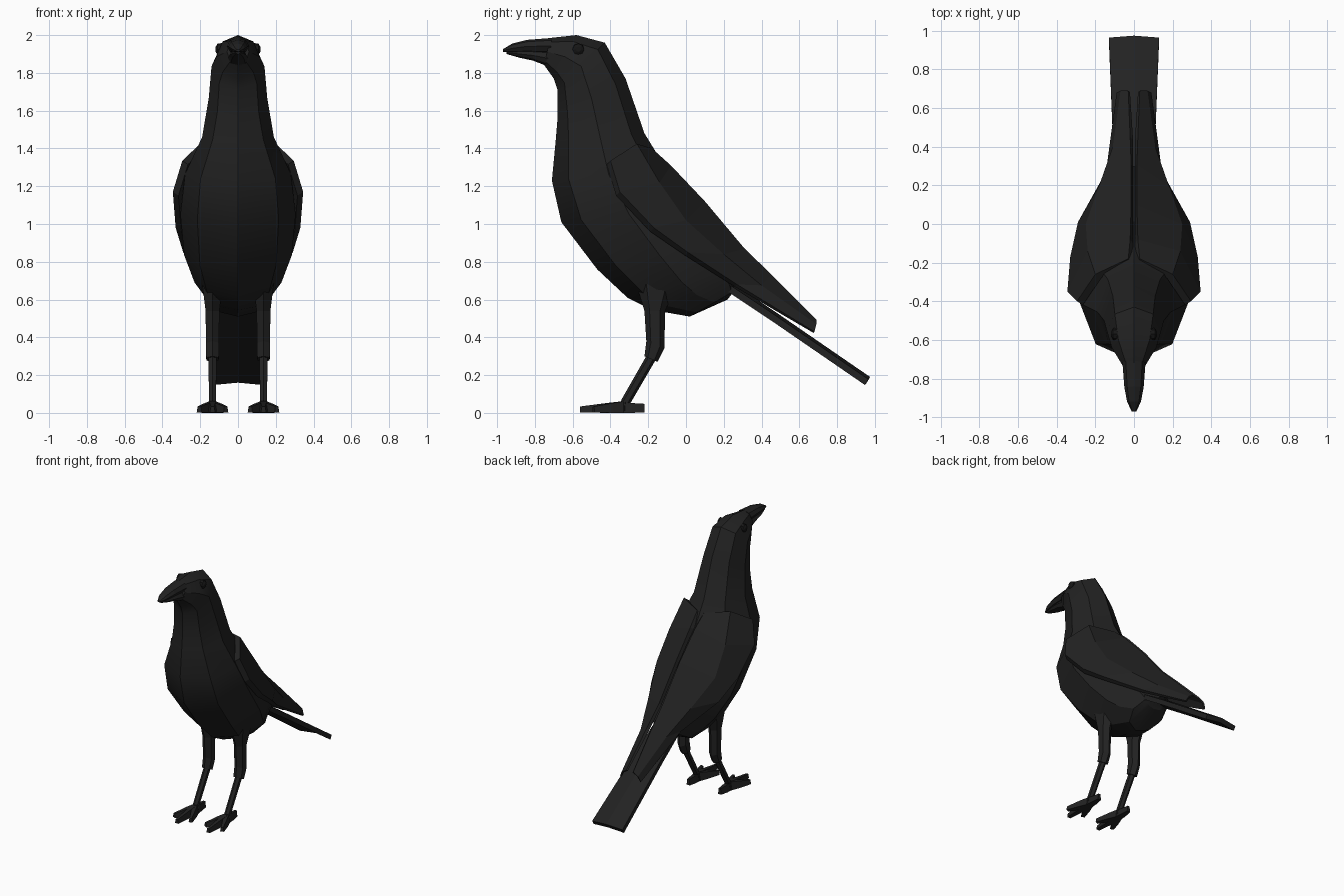
import bpy, bmesh, math
from mathutils import Vector

if "Cube" in bpy.data.objects:
    bpy.data.objects.remove(bpy.data.objects["Cube"])


def material(name, rgb):
    m = bpy.data.materials.new(name)
    m.diffuse_color = (*rgb, 1)
    m.use_nodes = True
    m.node_tree.nodes["Principled BSDF"].inputs["Base Color"].default_value = m.diffuse_color
    return m


BLACK = material("feather black", (0.016, 0.016, 0.016))
DARK = material("eye black", (0.008, 0.008, 0.008))


def loft(name, rings, mat=BLACK, mirror=False, smooth=0):
    """Skin a list of equal-length point rings and cap both ends."""
    bm = bmesh.new()
    rows = [[bm.verts.new(p) for p in r] for r in rings]
    n = len(rows[0])
    for a, b in zip(rows, rows[1:]):
        for i in range(n):
            j = (i + 1) % n
            bm.faces.new((a[i], a[j], b[j], b[i]))
    bm.faces.new(rows[0])
    bm.faces.new(rows[-1])
    bmesh.ops.recalc_face_normals(bm, faces=bm.faces)
    me = bpy.data.meshes.new(name)
    bm.to_mesh(me)
    bm.free()
    me.materials.append(mat)
    ob = bpy.data.objects.new(name, me)
    bpy.context.collection.objects.link(ob)
    if mirror:
        ob.modifiers.new("mirror", "MIRROR").use_mirror_merge = False
    if smooth:
        bpy.context.view_layer.objects.active = ob
        ob.select_set(True)
        bpy.ops.object.shade_smooth_by_angle(angle=math.radians(smooth))
        ob.select_set(False)
    return ob


def oval(front, back, w, x=0, n=8):
    """Ring spanning two (y, z) points with half width w."""
    f, b = Vector((x, *front)), Vector((x, *back))
    c, r = (f + b) / 2, (f - b) / 2
    return [c + r * math.cos(t) + Vector((w * math.sin(t), 0, 0))
            for t in (i * math.tau / n for i in range(n))]


# head, neck and torso: front point, back point, half width
body = [
    ((-0.75, 1.84), (-0.72, 1.985), 0.058),
    ((-0.70, 1.77), (-0.58, 2.00), 0.115),
    ((-0.68, 1.71), (-0.43, 1.96), 0.14),
    ((-0.68, 1.56), (-0.32, 1.77), 0.155),
    ((-0.69, 1.44), (-0.22, 1.48), 0.19),
    ((-0.71, 1.23), (-0.11, 1.30), 0.28),
    ((-0.66, 1.01), (0.06, 1.09), 0.305),
    ((-0.47, 0.76), (0.19, 0.91), 0.285),
    ((-0.31, 0.61), (0.27, 0.77), 0.23),
    ((-0.18, 0.545), (0.30, 0.70), 0.18),
    ((0.02, 0.51), (0.28, 0.66), 0.13),
    ((0.22, 0.60), (0.25, 0.64), 0.07),
]
loft("body", [oval(*s) for s in body], smooth=25)

# upper and lower beak
upper = [((-0.72, 1.90), (-0.71, 1.985), 0.06), ((-0.85, 1.905), (-0.84, 1.975), 0.05),
         ((-0.92, 1.905), (-0.92, 1.955), 0.036), ((-0.97, 1.912), (-0.97, 1.925), 0.012)]
lower = [((-0.72, 1.83), (-0.72, 1.92), 0.055), ((-0.81, 1.865), (-0.81, 1.92), 0.046),
         ((-0.88, 1.88), (-0.88, 1.92), 0.036), ((-0.95, 1.90), (-0.95, 1.915), 0.014)]
loft("upper_beak", [oval(*s) for s in upper])
loft("lower_beak", [oval(*s) for s in lower])


# eyes: small domes on the sides of the head
def disc(x, r):
    return [(x, -0.57 + r * math.cos(i * math.tau / 8), 1.925 + r * math.sin(i * math.tau / 8))
            for i in range(8)]


loft("eye", [disc(0.075, 0.034), disc(0.108, 0.03), disc(0.118, 0.014)], DARK, mirror=True)

# wings: inner edge, ridge and outer edge at each station, with an inward thickness
wing = [
    [(0.03, -0.18, 1.40), (0.20, -0.26, 1.425), (0.295, -0.40, 1.335)],
    [(0.02, -0.08, 1.31), (0.24, -0.14, 1.22), (0.345, -0.35, 1.17)],
    [(0.015, 0.10, 1.12), (0.25, 0.00, 1.02), (0.33, -0.17, 0.98)],
    [(0.015, 0.31, 0.87), (0.18, 0.20, 0.84), (0.29, 0.01, 0.85)],
    [(0.02, 0.45, 0.735), (0.11, 0.40, 0.675), (0.145, 0.27, 0.68)],
    [(0.03, 0.69, 0.495), (0.07, 0.69, 0.47), (0.09, 0.68, 0.43)],
]


def shell(pts, t):
    inner = [(max(x - 0.6 * t, 0.005), y - 0.4 * t, z - 0.4 * t) for x, y, z in pts]
    return pts + inner[::-1]


loft("wing", [shell(s, t) for s, t in zip(wing, (0.05, 0.05, 0.05, 0.04, 0.03, 0.015))], mirror=True)


# tail: long thin plate, slightly arched across
def tail_ring(y, z, w):
    top = [(-w, y - 0.01, z - 0.012), (0, y, z), (w, y - 0.01, z - 0.012)]
    return top + [(a, b - 0.018, c - 0.03) for a, b, c in top[::-1]]


loft("tail", [tail_ring(0.15, 0.75, 0.10), tail_ring(0.48, 0.53, 0.11), tail_ring(0.975, 0.19, 0.13)])

# legs: feathered thigh, then thin shin
LX = 0.135
thigh = [((-0.30, 0.80), (0.00, 0.80), 0.08), ((-0.22, 0.54), (-0.11, 0.54), 0.042),
         ((-0.21, 0.38), (-0.115, 0.34), 0.04), ((-0.22, 0.30), (-0.15, 0.27), 0.038)]
shin = [((-0.205, 0.31), (-0.155, 0.29), 0.024), ((-0.345, 0.065), (-0.295, 0.05), 0.022)]
loft("thigh", [oval(*s, LX, 6) for s in thigh], mirror=True)
loft("shin", [oval(*s, LX, 6) for s in shin], mirror=True)


# feet: three front toes and one hind toe, each a tapered wedge
def toe(name, tip, height):
    a, b = Vector((LX, -0.33, 0)), Vector((*tip, 0))
    d = (b - a).normalized()
    side = Vector((-d.y, d.x, 0))

    def ring(p, w, z0, z1):
        return [p + side * (s * w) + Vector((0, 0, z))
                for s, z in ((-1, z0), (1, z0), (0.6, z1), (-0.6, z1))]
    loft(name, [ring(a - d * 0.015, 0.026, 0, 0.064), ring(a.lerp(b, 0.4), 0.024, 0, 0.052),
                ring(b, 0.014, 0.003, height)], mirror=True)


toe("middle_toe", (LX, -0.56), 0.034)
toe("inner_toe", (0.064, -0.49), 0.034)
toe("outer_toe", (0.206, -0.49), 0.034)
toe("hind_toe", (LX, -0.22), 0.048)
